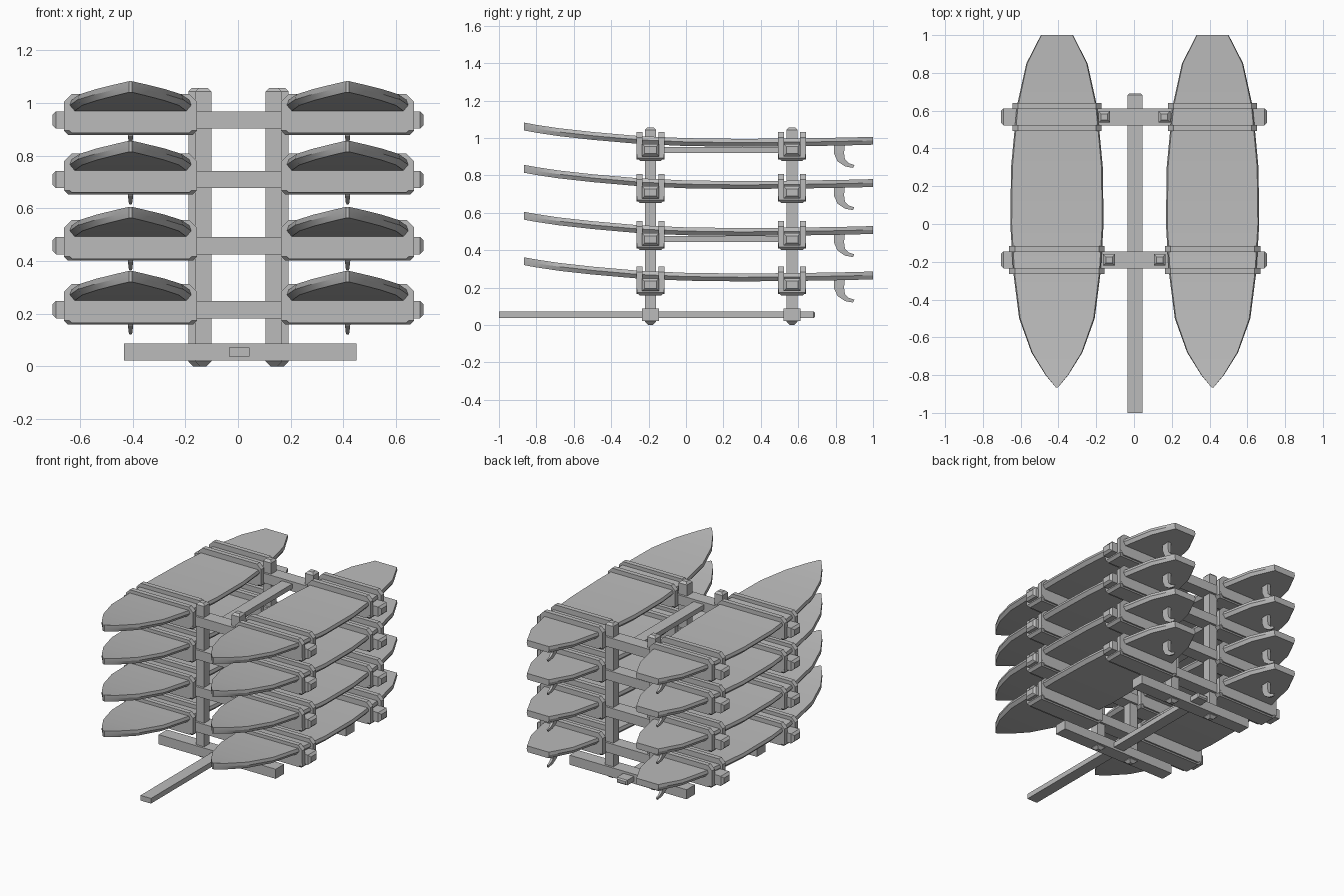
import bpy, bmesh
from mathutils import Vector

cube = bpy.data.objects.get("Cube")
if cube:
    bpy.data.objects.remove(cube)

GREY = (0.5, 0.5, 0.5, 1)
grey = bpy.data.materials.new("plain grey")
grey.use_nodes = True
grey.diffuse_color = GREY
grey.node_tree.nodes["Principled BSDF"].inputs["Base Color"].default_value = GREY


def loft(name, rings, smooth=False):
    """Skin a list of closed rings and cap both ends."""
    bm = bmesh.new()
    loops = [[bm.verts.new(p) for p in ring] for ring in rings]
    n = len(loops[0])
    for a, b in zip(loops, loops[1:]):
        for i in range(n):
            j = (i + 1) % n
            bm.faces.new((a[i], a[j], b[j], b[i]))
    bm.faces.new(loops[0])
    bm.faces.new(loops[-1])
    bmesh.ops.recalc_face_normals(bm, faces=bm.faces)
    mesh = bpy.data.meshes.new(name)
    bm.to_mesh(mesh)
    bm.free()
    mesh.materials.append(grey)
    obj = bpy.data.objects.new(name, mesh)
    bpy.context.collection.objects.link(obj)
    if smooth:
        bpy.ops.object.select_all(action='DESELECT')
        obj.select_set(True)
        bpy.context.view_layer.objects.active = obj
        bpy.ops.object.shade_smooth_by_angle(angle=0.4)
    return obj


def beam(name, low, high, axis, start=0, end=0):
    """Box along an axis, with a chamfer at its start and end."""
    low, high = Vector(low), Vector(high)
    u, v = [i for i in range(3) if i != axis]
    stations = [(low[axis] + start, 0), (high[axis] - end, 0)]
    if start:
        stations.insert(0, (low[axis], start))
    if end:
        stations.append((high[axis], end))
    rings = []
    for t, inset in stations:
        ring = []
        for su, sv in ((0, 0), (1, 0), (1, 1), (0, 1)):
            p = Vector((0, 0, 0))
            p[axis] = t
            p[u] = high[u] - inset if su else low[u] + inset
            p[v] = high[v] - inset if sv else low[v] + inset
            ring.append(p)
        rings.append(ring)
    return loft(name, rings)


# Board stations: position along the board, half width, height of underside
BOARD = [(-.865, .006, 1.04), (-.80, .06, 1.028), (-.68, .135, 1.01),
         (-.50, .20, .99), (-.25, .232, .968), (0, .247, .957),
         (.30, .243, .953), (.62, .213, .956), (.85, .162, .96), (1, .085, .964)]
# Fin outline: leading and trailing edge pairs from root to tip, with half thickness
FIN = [(.79, .97, .85, .97, .012), (.79, .92, .845, .92, .012),
       (.81, .875, .85, .885, .01), (.85, .848, .87, .865, .007),
       (.893, .84, .90, .855, .004)]


def surfboard(x, dz):
    rings = []
    for y, w, z in BOARD:
        section = ((.92, 0), (1, .022), (.97, .042))
        side = [(w * k, z + h + dz) for k, h in section]
        rings.append([(x + s, y, h) for s, h in side]
                     + [(x - s, y, h) for s, h in reversed(side)])
    loft("surfboard", rings, smooth=True)
    loft("fin", [[(x - t, ya, za + dz), (x + t, ya, za + dz),
                  (x + t, yb, zb + dz), (x - t, yb, zb + dz)]
                 for ya, za, yb, zb, t in FIN])


def strap(x, y, half, dz):
    """Chamfered band looped round a board and its arm."""
    c = .03
    low, high = .885 + dz, 1.033 + dz
    right = [(half - c, low), (half, low + c), (half, high - c), (half - c, high)]
    outline = right + [(-a, b) for a, b in reversed(right)]
    loft("strap", [[(x + a, yy, b) for a, b in outline]
                   for yy in (y - .016, y + .016)])


BOARD_X = (-.408, .416)
LEVELS = (0, -.226, -.477, -.72)
# Each frame: depth, post offset, strap half width
FRAMES = (("front", -.19, .132, .253), ("back", .567, .157, .236))

for name, y, post_x, half in FRAMES:
    # Posts and foot bar
    for x in (-post_x, post_x + .004):
        beam(name + "_post", (x - .031, y - .03, 0), (x + .031, y + .03, 1.057), 2, .018, .014)
    beam(name + "_foot_bar", (-.433, y - .045, .022), (.449, y + .045, .087), 0)
    for dz in LEVELS:
        # Arm, then cradle and straps for each board
        beam(name + "_arm", (-.705, y - .045, .902 + dz), (.705, y + .045, .968 + dz), 0, .014, .014)
        for x in BOARD_X:
            beam("cradle", (x - half, y - .073, .878 + dz), (x + half, y + .073, .967 + dz), 2, .016)
            for off in (-.058, .058):
                strap(x, y + off, half, dz)

for dz in LEVELS:
    for x in BOARD_X:
        surfboard(x, dz)

# Lengthwise spines
beam("base_spine", (-.035, -1, .037), (.044, .69, .072), 1, 0, .008)
for dz in (LEVELS[0], LEVELS[2]):
    beam("upper_spine", (-.035, -.16, .92 + dz), (.044, .54, .953 + dz), 1)
